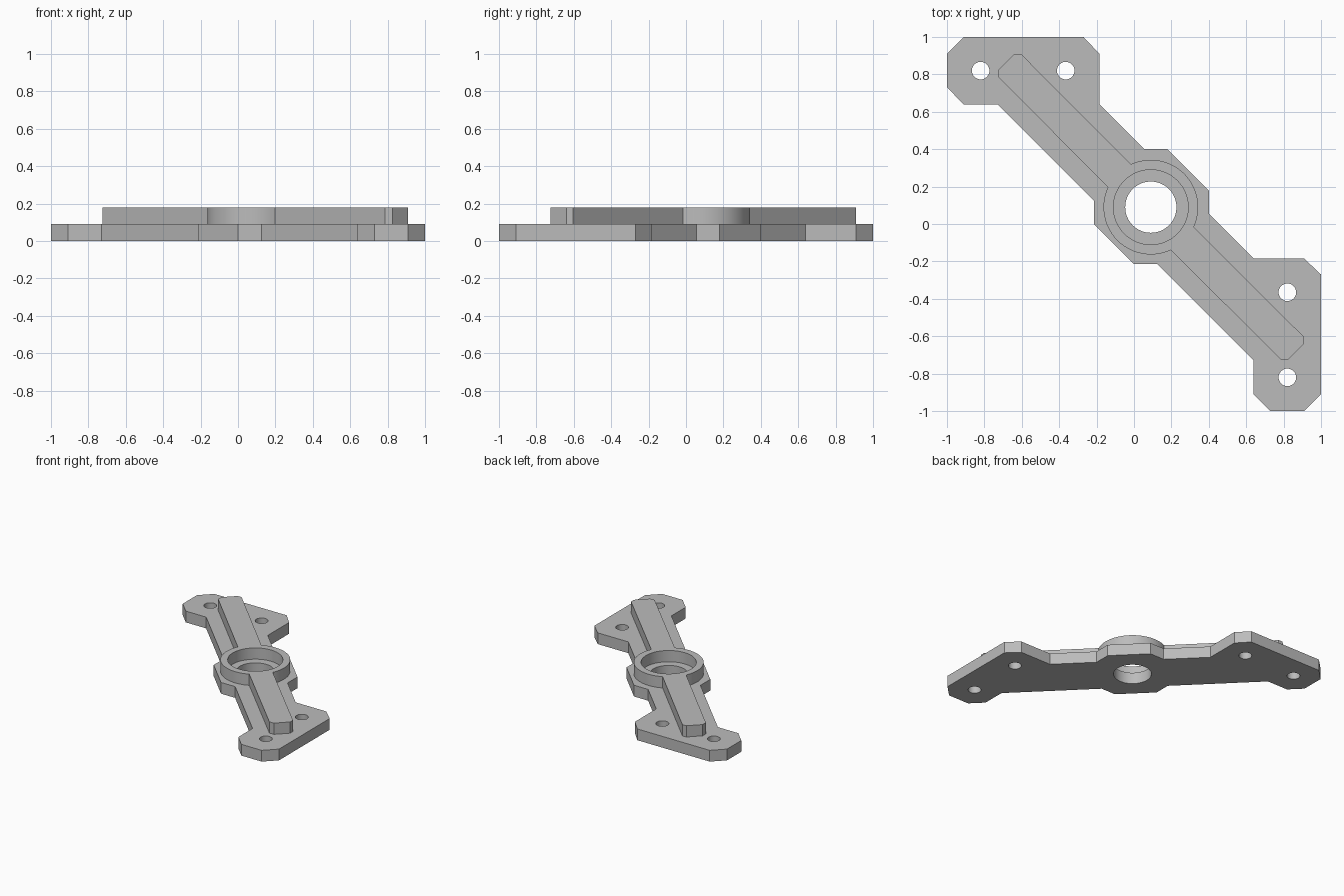
import bpy, bmesh
from math import cos, sin, radians

if "Cube" in bpy.data.objects:
    bpy.data.objects.remove(bpy.data.objects["Cube"], do_unlink=True)

C = 0.09        # hub centre in x and y
T = 0.09        # thickness of each layer

grey = bpy.data.materials.new("plain grey")
grey.use_nodes = True
colour = (0.5, 0.5, 0.5, 1)
grey.diffuse_color = colour
grey.node_tree.nodes["Principled BSDF"].inputs["Base Color"].default_value = colour


def arc(cx, cy, r, start, end, n):
    angles = [radians(start + (end - start) * i / n) for i in range(n + 1)]
    return [(cx + r * cos(a), cy + r * sin(a)) for a in angles]


def circle(cx, cy, r, n):
    return arc(cx, cy, r, 0, 360, n)[:-1]


def swapped(points):
    """Mirror across the diagonal x = y, keeping the loop direction."""
    return [(y, x) for x, y in reversed(points)]


def layer(name, loops, z, open_bottom=False):
    """Extrude an outline with holes from z up by one layer."""
    bm = bmesh.new()
    for loop in loops:
        verts = [bm.verts.new((x, y, z)) for x, y in loop]
        for i, v in enumerate(verts):
            bm.edges.new((verts[i - 1], v))
    bmesh.ops.triangle_fill(bm, use_beauty=True, edges=bm.edges[:], normal=(0, 0, 1))
    bottom = bm.faces[:]
    new = bmesh.ops.extrude_face_region(bm, geom=bottom, use_keep_orig=True)["geom"]
    top = [g for g in new if isinstance(g, bmesh.types.BMVert)]
    bmesh.ops.translate(bm, verts=top, vec=(0, 0, T))
    bmesh.ops.recalc_face_normals(bm, faces=bm.faces[:])
    if open_bottom:
        bmesh.ops.delete(bm, geom=bottom, context='FACES_ONLY')
    mesh = bpy.data.meshes.new(name)
    bm.to_mesh(mesh)
    bm.free()
    mesh.materials.append(grey)
    obj = bpy.data.objects.new(name, mesh)
    bpy.context.collection.objects.link(obj)
    bpy.ops.object.select_all(action='DESELECT')
    obj.select_set(True)
    bpy.context.view_layer.objects.active = obj
    bpy.ops.object.shade_smooth_by_angle(angle=radians(30))


# Base plate: one half of the outline, mirrored across the diagonal
half = [(-0.215, 0), (-0.215, 0.125), (-0.73, 0.64), (-0.91, 0.64),
        (-1, 0.73), (-1, 0.91), (-0.91, 1), (-0.27, 1), (-0.185, 0.91),
        (-0.185, 0.64), (0.055, 0.4), (0.18, 0.4)]
screws = [(-0.82, 0.82), (-0.365, 0.82)]
holes = [circle(x, y, 0.047, 32) for x, y in screws + swapped(screws)]
layer("base_plate", [half + swapped(half), circle(C, C, 0.137, 64)] + holes, 0)

# Raised rib merging into the hub ring
R = 0.253
tip = [(-0.605, 0.91), (-0.64, 0.91), (-0.725, 0.825), (-0.725, 0.785)]
outline = (arc(C, C, R, -25, 115, 28) + tip
           + arc(C, C, R, 155, 295, 28) + swapped(tip))
layer("rib_and_hub_ring", [outline, circle(C, C, 0.2, 64)], T, open_bottom=True)
